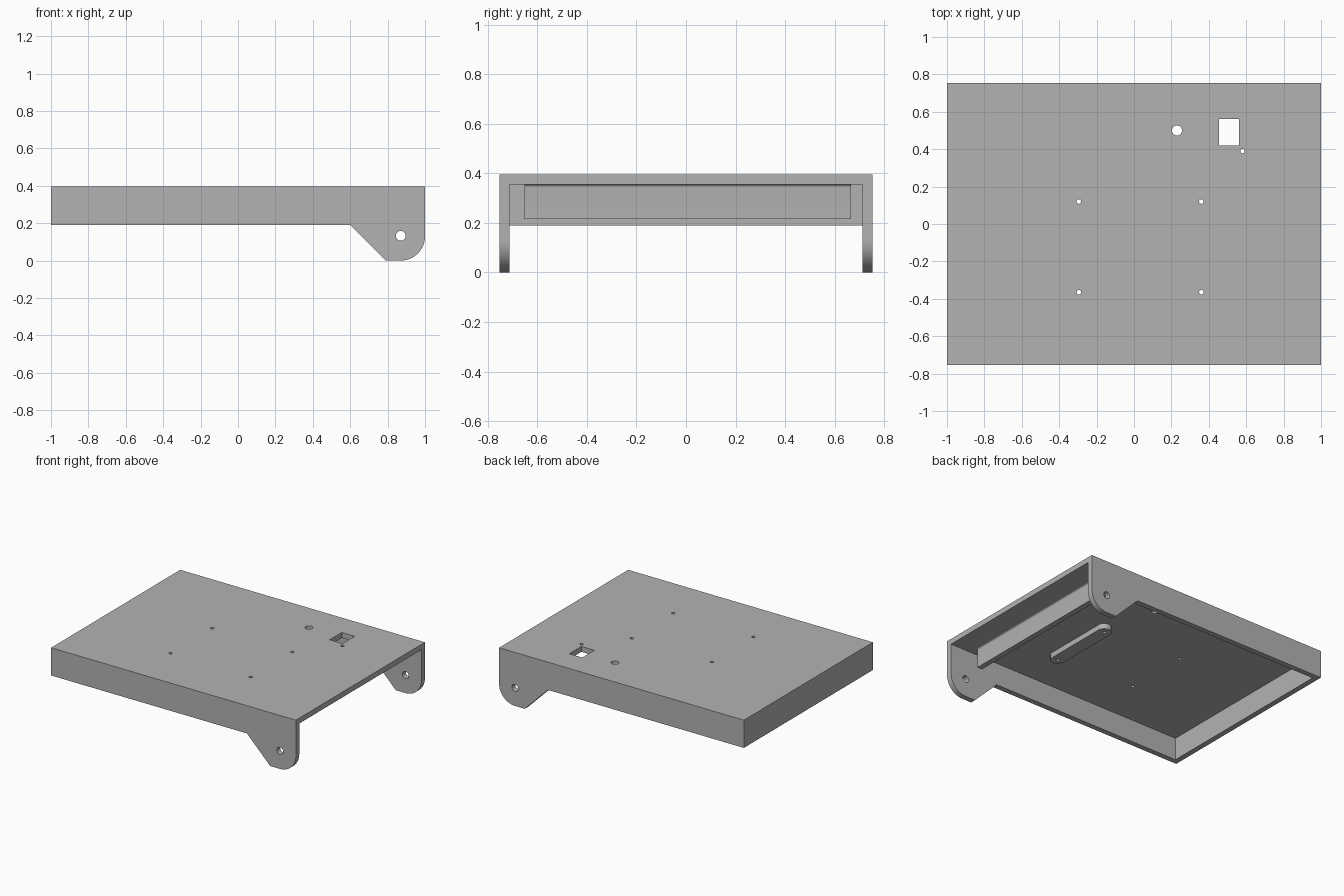
import bpy, bmesh, math
from mathutils import Matrix, Vector

cube = bpy.data.objects.get("Cube")
if cube:
    bpy.data.objects.remove(cube, do_unlink=True)

# Single grey material
grey = bpy.data.materials.new("plain_grey")
grey.use_nodes = True
colour = (0.45, 0.45, 0.45, 1)
grey.diffuse_color = colour
grey.node_tree.nodes["Principled BSDF"].inputs["Base Color"].default_value = colour

WIDTH, DEPTH, TOP, RIM, WALL = 1.0, 0.753, 0.395, 0.19, 0.04
UNDER = TOP - WALL


def arc(cx, cy, r, start, end, steps=16):
    angles = [math.radians(start + (end - start) * i / steps) for i in range(steps + 1)]
    return [(cx + r * math.cos(a), cy + r * math.sin(a)) for a in angles]


def prism(name, outline, axis, low, high):
    """Extrude a closed outline: xz outlines along y, xy outlines along z."""
    bm = bmesh.new()
    place = (lambda a, b: (a, low, b)) if axis == "y" else (lambda a, b: (a, b, low))
    face = bm.faces.new([bm.verts.new(place(a, b)) for a, b in outline])
    step = Vector((0, high - low, 0) if axis == "y" else (0, 0, high - low))
    new = bmesh.ops.extrude_face_region(bm, geom=[face])["geom"]
    bmesh.ops.translate(bm, vec=step, verts=[v for v in new if isinstance(v, bmesh.types.BMVert)])
    bmesh.ops.recalc_face_normals(bm, faces=bm.faces)
    mesh = bpy.data.meshes.new(name)
    bm.to_mesh(mesh)
    bm.free()
    mesh.materials.append(grey)
    ob = bpy.data.objects.new(name, mesh)
    bpy.context.collection.objects.link(ob)
    return ob


def rect(x0, x1, y0, y1):
    return [(x0, y0), (x1, y0), (x1, y1), (x0, y1)]


def circle(x, y, r):
    return arc(x, y, r, 0, 360, 32)[:-1]


def cut(ob, cutter):
    mod = ob.modifiers.new("cut", "BOOLEAN")
    mod.operation, mod.solver, mod.object = "DIFFERENCE", "EXACT", cutter
    bpy.context.view_layer.objects.active = ob
    bpy.ops.object.modifier_apply(modifier=mod.name)


# Tray: side profile with rounded hinge ears, hollowed from below and open at one end
profile = [(-WIDTH, TOP), (-WIDTH, RIM), (0.6, RIM), (0.79, 0)]
profile += arc(0.87, 0.13, 0.13, -90, 0) + [(WIDTH, TOP)]
tray = prism("tray", profile, "y", -DEPTH, DEPTH)

# Stiffening bar under the plate, with a small fillet where they meet
bar = [(0.78, UNDER), (0.78, 0.215), (0.82, 0.215)] + arc(0.832, UNDER - 0.012, 0.012, 180, 90, 6)
cross_bar = prism("cross_bar", bar, "y", -0.652, 0.665)

# Rounded mounting pad under the plate
FRONT_SCREW, BACK_SCREW, PAD_X = -0.365, 0.12, 0.36
pad = arc(PAD_X, BACK_SCREW, 0.05, 0, 180) + arc(PAD_X, FRONT_SCREW, 0.05, 180, 360)
mount_pad = prism("mount_pad", pad, "z", UNDER - 0.04, UNDER)

# Cutters for the hollow, hinge pin, window, cable hole and screws
tray_cutters = [
    prism("hollow", rect(-WIDTH + WALL, 1.2, -0.2, UNDER), "y", -DEPTH + WALL, DEPTH - WALL),
    prism("pin_hole", circle(0.87, 0.133, 0.026), "y", -1, 1),
    prism("window", rect(0.455, 0.561, 0.42, 0.561), "z", 0.2, 0.5),
    prism("cable_hole", circle(0.23, 0.5, 0.027), "z", 0.2, 0.5),
    prism("small_hole", circle(0.58, 0.39, 0.012), "z", 0.2, 0.5),
]
screws = [prism("screw_hole", circle(x, y, 0.012), "z", 0.2, 0.5)
          for x in (-0.295, PAD_X) for y in (FRONT_SCREW, BACK_SCREW)]

for cutter in tray_cutters + screws:
    cut(tray, cutter)
for cutter in screws[2:]:
    cut(mount_pad, cutter)
for cutter in tray_cutters + screws:
    bpy.data.objects.remove(cutter, do_unlink=True)

# Smooth the round parts, keep the edges sharp
bpy.ops.object.select_all(action="DESELECT")
for ob in (tray, cross_bar, mount_pad):
    ob.select_set(True)
bpy.context.view_layer.objects.active = tray
bpy.ops.object.shade_smooth_by_angle(angle=math.radians(30))
